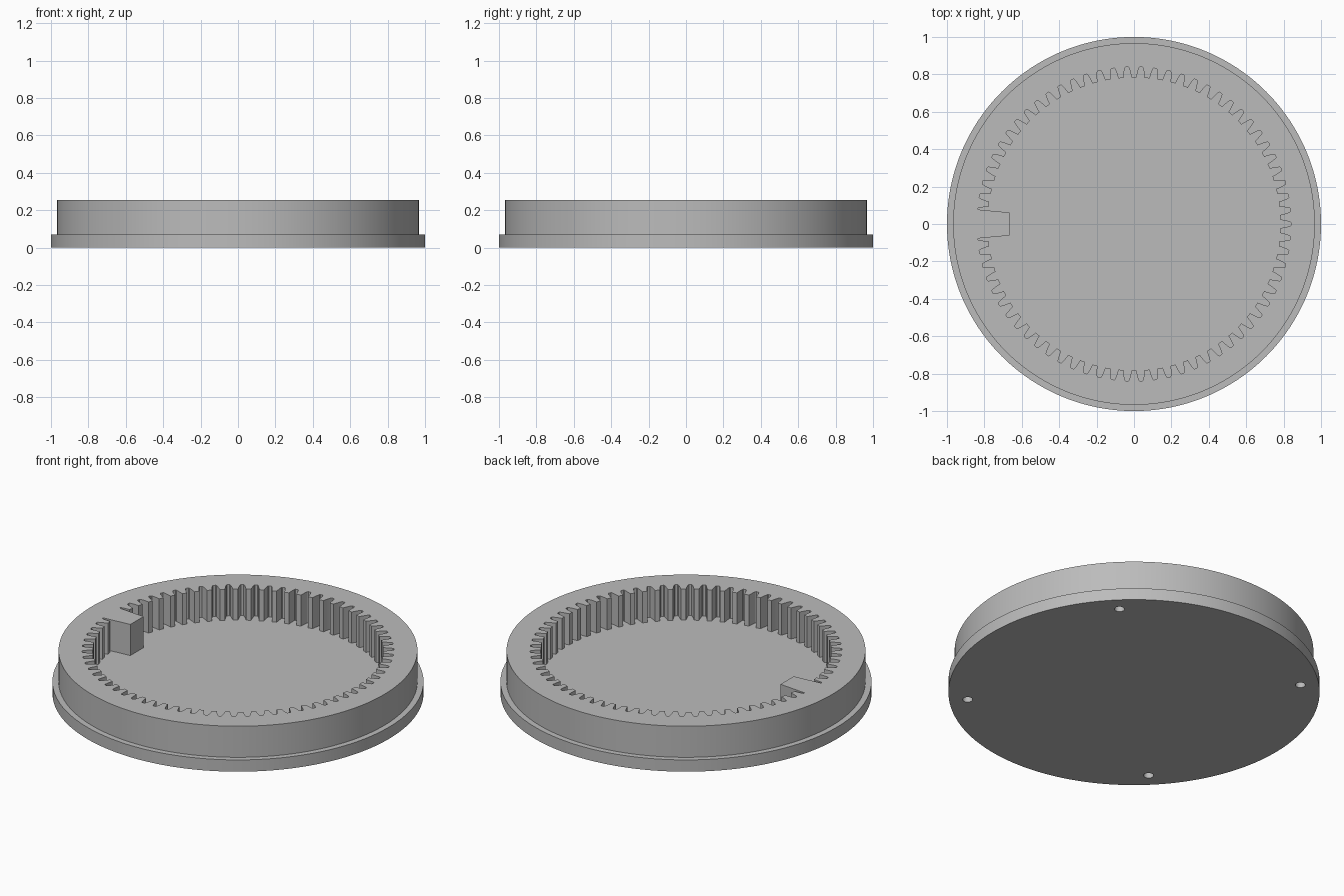
import bpy, bmesh, math
from math import cos, sin, pi, radians

cube = bpy.data.objects.get("Cube")
if cube:
    bpy.data.objects.remove(cube)

TEETH = 70
PITCH = 2 * pi / TEETH
HEIGHT, FLANGE_TOP = 0.255, 0.07
FLANGE_R, RIM_R = 1.0, 0.967
STOP_INNER, STOP_ANGLE = 0.665, radians(5.28)

grey = bpy.data.materials.new("plain grey")
grey.use_nodes = True
grey.diffuse_color = (0.5, 0.5, 0.5, 1)
grey.node_tree.nodes["Principled BSDF"].inputs["Base Color"].default_value = (0.5, 0.5, 0.5, 1)


def new_object(name, bm):
    bmesh.ops.recalc_face_normals(bm, faces=bm.faces)
    mesh = bpy.data.meshes.new(name)
    bm.to_mesh(mesh)
    bm.free()
    mesh.materials.append(grey)
    obj = bpy.data.objects.new(name, mesh)
    bpy.context.collection.objects.link(obj)
    return obj


def prism(name, outline, z0, z1):
    """Solid with a flat outline, from z0 up to z1."""
    bm = bmesh.new()
    face = bm.faces.new([bm.verts.new((x, y, z0)) for x, y in outline])
    top = bmesh.ops.extrude_face_region(bm, geom=[face])["geom"]
    bmesh.ops.translate(bm, vec=(0, 0, z1 - z0),
                        verts=[v for v in top if isinstance(v, bmesh.types.BMVert)])
    return new_object(name, bm)


def circle(radius, count, cx=0, cy=0):
    return [(cx + radius * cos(2 * pi * i / count), cy + radius * sin(2 * pi * i / count))
            for i in range(count)]


def polar(r, a):
    return (r * cos(a), r * sin(a))


# Stepped body: wide flange below, narrower rim above
def stepped_body(segments=192):
    bm = bmesh.new()
    profile = [(FLANGE_R, 0), (FLANGE_R, FLANGE_TOP), (RIM_R, FLANGE_TOP), (RIM_R, HEIGHT)]
    rings = [[bm.verts.new((x, y, z)) for x, y in circle(r, segments)] for r, z in profile]
    for low, high in zip(rings, rings[1:]):
        for i in range(segments):
            j = (i + 1) % segments
            bm.faces.new((low[i], low[j], high[j], high[i]))
    bm.faces.new(rings[0])
    bm.faces.new(rings[-1])
    return new_object("ring_gear_body", bm)


# Inner tooth outline, with the stop block in place of one gap on the right side
def tooth_outline():
    half = [(0.31, 0.783), (0.25, 0.806), (0.19, 0.825), (0.14, 0.837), (0.09, 0.84)]
    gap = [(-t, r) for t, r in half] + half[::-1]
    middle = TEETH // 2
    pts = []
    for k in range(TEETH):
        if k == middle:
            pts += [polar(0.838, pi - STOP_ANGLE),
                    (-STOP_INNER, STOP_INNER * math.tan(STOP_ANGLE)),
                    (-STOP_INNER, -STOP_INNER * math.tan(STOP_ANGLE)),
                    polar(0.838, pi + STOP_ANGLE)]
            continue
        part = gap
        if k == middle - 1:
            part = gap[:4]
        elif k == middle + 1:
            part = gap[-4:]
        pts += [polar(r, (k + t) * PITCH) for t, r in part]
    return pts


body = stepped_body()
cutters = [prism("toothed_pocket_cutter", tooth_outline(), FLANGE_TOP, HEIGHT + 0.1)]

# Four blind holes in the underside
for i in range(4):
    x, y = polar(0.9, pi / 4 + i * pi / 2)
    cutters.append(prism("hole_cutter", circle(0.027, 32, x, y), -0.1, 0.1))

bpy.ops.object.select_all(action="DESELECT")
bpy.context.view_layer.objects.active = body
body.select_set(True)
for cutter in cutters:
    cutter.hide_render = True
    mod = body.modifiers.new("cut", "BOOLEAN")
    mod.operation = "DIFFERENCE"
    mod.solver = "EXACT"
    mod.object = cutter
    bpy.ops.object.modifier_apply(modifier=mod.name)
for cutter in cutters:
    bpy.data.objects.remove(cutter)

bpy.ops.object.shade_smooth_by_angle(angle=radians(25))
